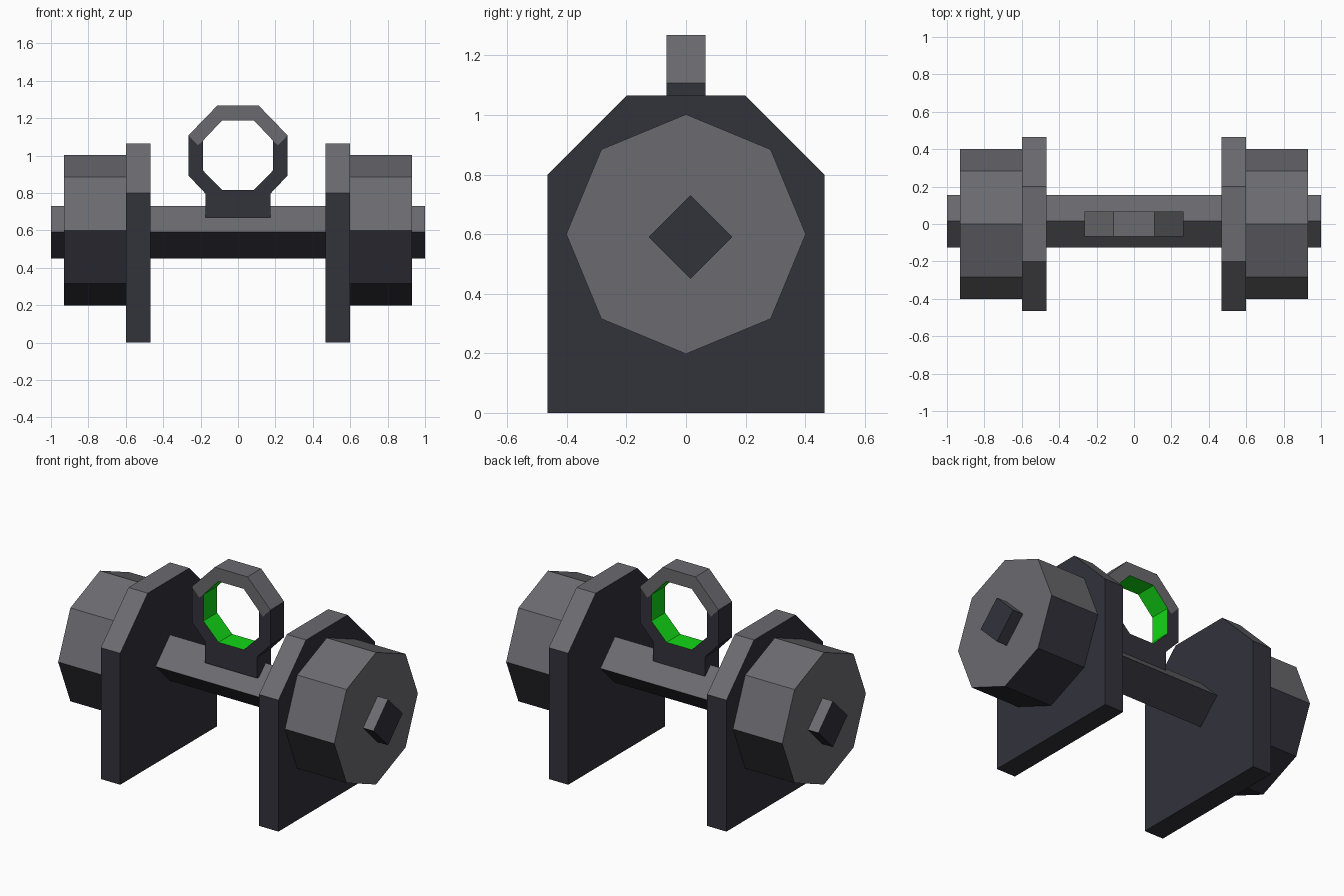
import bpy, bmesh, math
from mathutils import Vector

if "Cube" in bpy.data.objects:
    bpy.data.objects.remove(bpy.data.objects["Cube"])


def material(name, srgb):
    m = bpy.data.materials.new(name)
    lin = [(c / 255 / 12.92) if c <= 10 else ((c / 255 + 0.055) / 1.055) ** 2.4 for c in srgb]
    m.diffuse_color = (*lin, 1)
    m.use_nodes = True
    m.node_tree.nodes["Principled BSDF"].inputs["Base Color"].default_value = m.diffuse_color
    return m


MATS = [material("dark_slate", (50, 50, 59)),
        material("mid_grey", (107, 107, 112)),
        material("bright_green", (18, 215, 22))]
SLATE, GREY, GREEN = 0, 1, 2


def finish(name, bm, rule):
    """Colour every face by a rule and turn the bmesh into an object."""
    bmesh.ops.recalc_face_normals(bm, faces=bm.faces)
    bm.normal_update()
    for f in bm.faces:
        f.material_index = rule(f)
    me = bpy.data.meshes.new(name)
    bm.to_mesh(me)
    bm.free()
    for m in MATS:
        me.materials.append(m)
    bpy.context.collection.objects.link(bpy.data.objects.new(name, me))


def extrude(bm, faces, offset):
    res = bmesh.ops.extrude_face_region(bm, geom=faces, use_keep_orig=True)
    verts = [g for g in res["geom"] if isinstance(g, bmesh.types.BMVert)]
    bmesh.ops.translate(bm, verts=verts, vec=offset)


def prism_x(name, profile, x0, x1, end_colour):
    """Extrude a (y, z) profile along x; upward sides are grey, the rest slate."""
    bm = bmesh.new()
    face = bm.faces.new([bm.verts.new((x0, y, z)) for y, z in profile])
    extrude(bm, [face], (x1 - x0, 0, 0))

    def rule(f):
        if abs(f.normal.x) > 0.9:
            return end_colour
        return GREY if f.normal.z > 0.1 else SLATE
    finish(name, bm, rule)


def polygon(n, radius, cy, cz):
    return [(cy + radius * math.sin(2 * math.pi * i / n),
             cz + radius * math.cos(2 * math.pi * i / n)) for i in range(n)]


# Stand plates and octagonal weights, one per side
plate = [(-0.465, 0), (0.465, 0), (0.465, 0.8), (0.2, 1.065), (-0.2, 1.065), (-0.465, 0.8)]
for side, s in (("left", -1), ("right", 1)):
    prism_x(side + "_plate", plate, s * 0.468, s * 0.598, SLATE)
    prism_x(side + "_weight", polygon(8, 0.402, 0, 0.6), s * 0.598, s * 0.93, GREY)

# Square bar standing on its edge
prism_x("bar", polygon(4, 0.14, 0.015, 0.59), -1, 1, SLATE)

# Ring with its foot: right-hand (x, z) points, mirrored for the left
half = {"top": (0.11, 1.268), "shoulder": (0.265, 1.108), "hip": (0.265, 0.893),
        "ankle": (0.175, 0.798), "sole": (0.175, 0.668),
        "in_top": (0.085, 1.188), "in_up": (0.187, 1.08), "notch": (0.214, 1.054),
        "in_low": (0.187, 0.92), "in_base": (0.085, 0.817)}
bm = bmesh.new()
R = {k: bm.verts.new((x, -0.066, z)) for k, (x, z) in half.items()}
L = {k: bm.verts.new((-x, -0.066, z)) for k, (x, z) in half.items()}
for P in (R, L):
    for keys in ("top in_top in_up notch shoulder", "shoulder notch in_up in_low hip"):
        bm.faces.new([P[k] for k in keys.split()])
bm.faces.new([L["top"], R["top"], R["in_top"], L["in_top"]])
low = "in_base in_low hip ankle sole".split()
bm.faces.new([R[k] for k in low] + [L[k] for k in reversed(low)])
bmesh.ops.recalc_face_normals(bm, faces=bm.faces)
extrude(bm, bm.faces[:], (0, 0.132, 0))
CENTRE = Vector((0, 0, 1.0))


def ring_rule(f):
    c = f.calc_center_median()
    if abs(f.normal.y) > 0.9:
        return GREY if c.z > 1.06 else SLATE
    # hole faces point at the centre
    if (c - CENTRE).length < 0.21 and f.normal.dot(c - CENTRE) < 0:
        return GREEN
    return GREY if f.normal.z > 0.1 else SLATE


finish("ring", bm, ring_rule)
